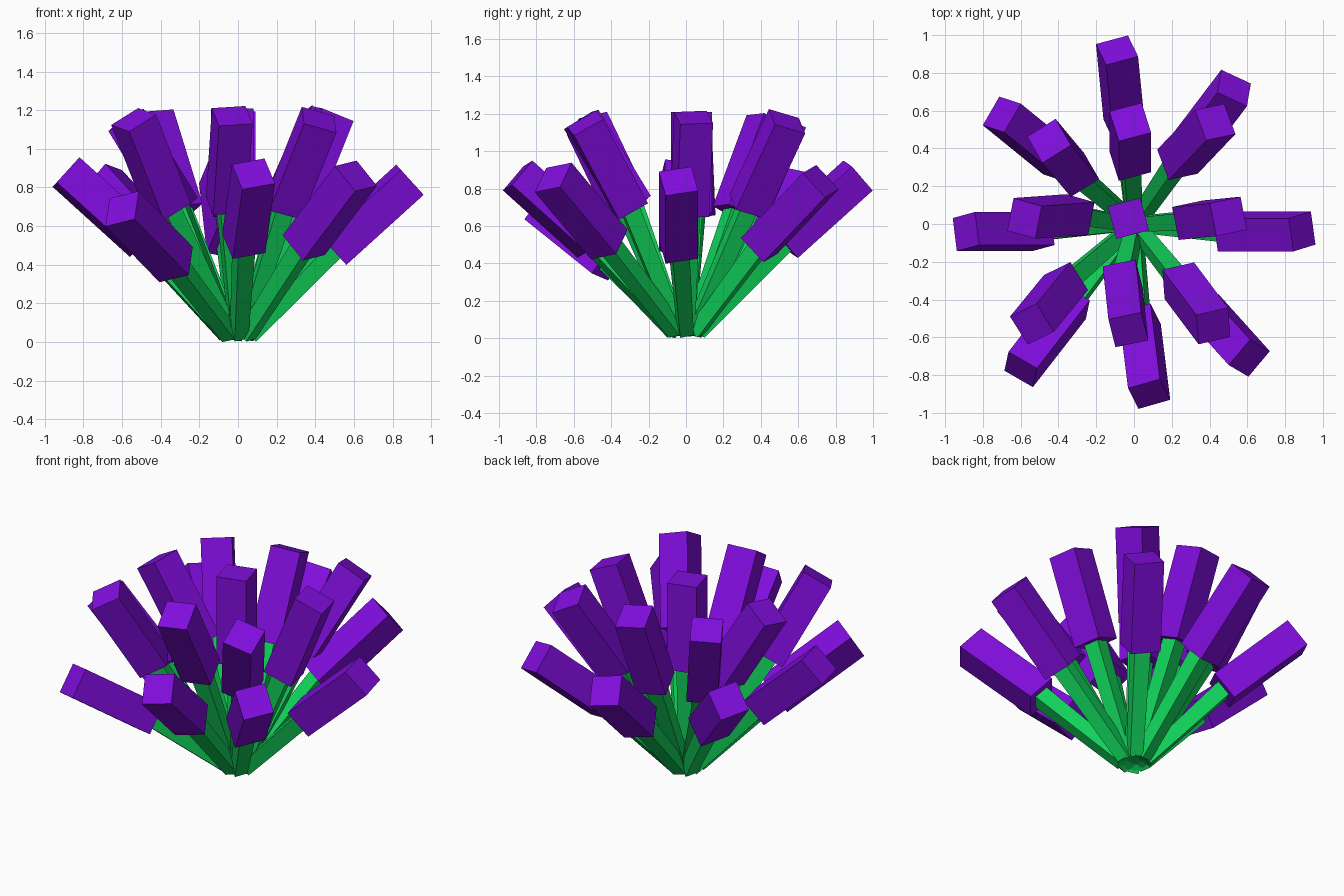
import bpy, bmesh, math
from mathutils import Vector

if "Cube" in bpy.data.objects:
    bpy.data.objects.remove(bpy.data.objects["Cube"], do_unlink=True)


def make_material(name, rgb):
    mat = bpy.data.materials.new(name)
    mat.use_nodes = True
    colour = (*rgb, 1)
    mat.diffuse_color = colour
    mat.node_tree.nodes["Principled BSDF"].inputs["Base Color"].default_value = colour
    return mat


purple = make_material("petal_purple", (0.215, 0.004, 0.72))
green = make_material("stem_green", (0.006, 0.67, 0.107))


def square_bar(name, start, end, start_width, end_width, turn, mat):
    """Square bar between two points; turn is the heading of one side seen from above."""
    axis = (end - start).normalized()
    ex, ey = math.cos(math.radians(turn)), math.sin(math.radians(turn))
    side = Vector((ex, ey, -(ex * axis.x + ey * axis.y) / axis.z)).normalized()
    other = axis.cross(side)
    bm = bmesh.new()
    rings = []
    for centre, width in ((start, start_width), (end, end_width)):
        rings.append([bm.verts.new(centre + (side * u + other * v) * width / 2)
                      for u, v in ((-1, -1), (1, -1), (1, 1), (-1, 1))])
    low, high = rings
    bm.faces.new(low[::-1])
    bm.faces.new(high)
    for i in range(4):
        j = (i + 1) % 4
        bm.faces.new((low[i], low[j], high[j], high[i]))
    mesh = bpy.data.meshes.new(name)
    bm.to_mesh(mesh)
    bm.free()
    mesh.materials.append(mat)
    obj = bpy.data.objects.new(name, mesh)
    bpy.context.collection.objects.link(obj)
    return obj


BLOOM_LENGTH = 0.54
BLOOM_WIDTH = 0.178

# Each bloom: name, centre of its tip, sideways lean over its length, turn
blooms = [
    ("centre", (-.03, .03, 1.21), (0, 0), 15),
    # Inner ring
    ("inner_back", (-.02, .54, 1.17), (0, .21), 15),
    ("inner_back_left", (.43, .54, 1.16), (.2, .21), 12),
    ("inner_left", (.5, .04, 1.18), (.2, .02), 12),
    ("inner_front_left", (.42, -.54, 1.15), (.18, -.24), 13),
    ("inner_front", (-.03, -.56, 1.17), (.03, -.28), 12),
    ("inner_front_right", (-.54, -.53, 1.15), (-.18, -.22), 26),
    ("inner_right", (-.58, .03, 1.15), (-.28, -.02), -16),
    ("inner_back_right", (-.45, .44, 1.16), (-.15, .18), 32),
    # Outer ring
    ("outer_back", (-.09, .92, .87), (-.04, .4), 15),
    ("outer_back_left", (.53, .72, .84), (.25, .33), -25),
    ("outer_left", (.89, -.04, .84), (.4, 0), -82),
    ("outer_front_left", (.61, -.71, .86), (.27, -.3), 50),
    ("outer_front", (.08, -.9, .87), (.05, -.4), 16),
    ("outer_front_right", (-.6, -.77, .69), (-.28, -.36), -30),
    ("outer_right", (-.89, -.04, .88), (-.4, 0), -83),
    ("outer_back_right", (-.7, .58, .84), (-.32, .26), 60),
]

for name, tip, (lean_x, lean_y), turn in blooms:
    tip = Vector(tip)
    rise = math.sqrt(BLOOM_LENGTH ** 2 - lean_x ** 2 - lean_y ** 2)
    lean = Vector((lean_x, lean_y, rise))
    neck = tip - lean
    # Stems fan out from a tight cluster near the ground
    root = Vector((tip.x * 0.07, tip.y * 0.07, 0.035))
    square_bar("bloom_" + name, neck, tip, BLOOM_WIDTH, BLOOM_WIDTH, turn, purple)
    square_bar("stem_" + name, root, neck + lean * 0.04, 0.075, 0.095, turn, green)
